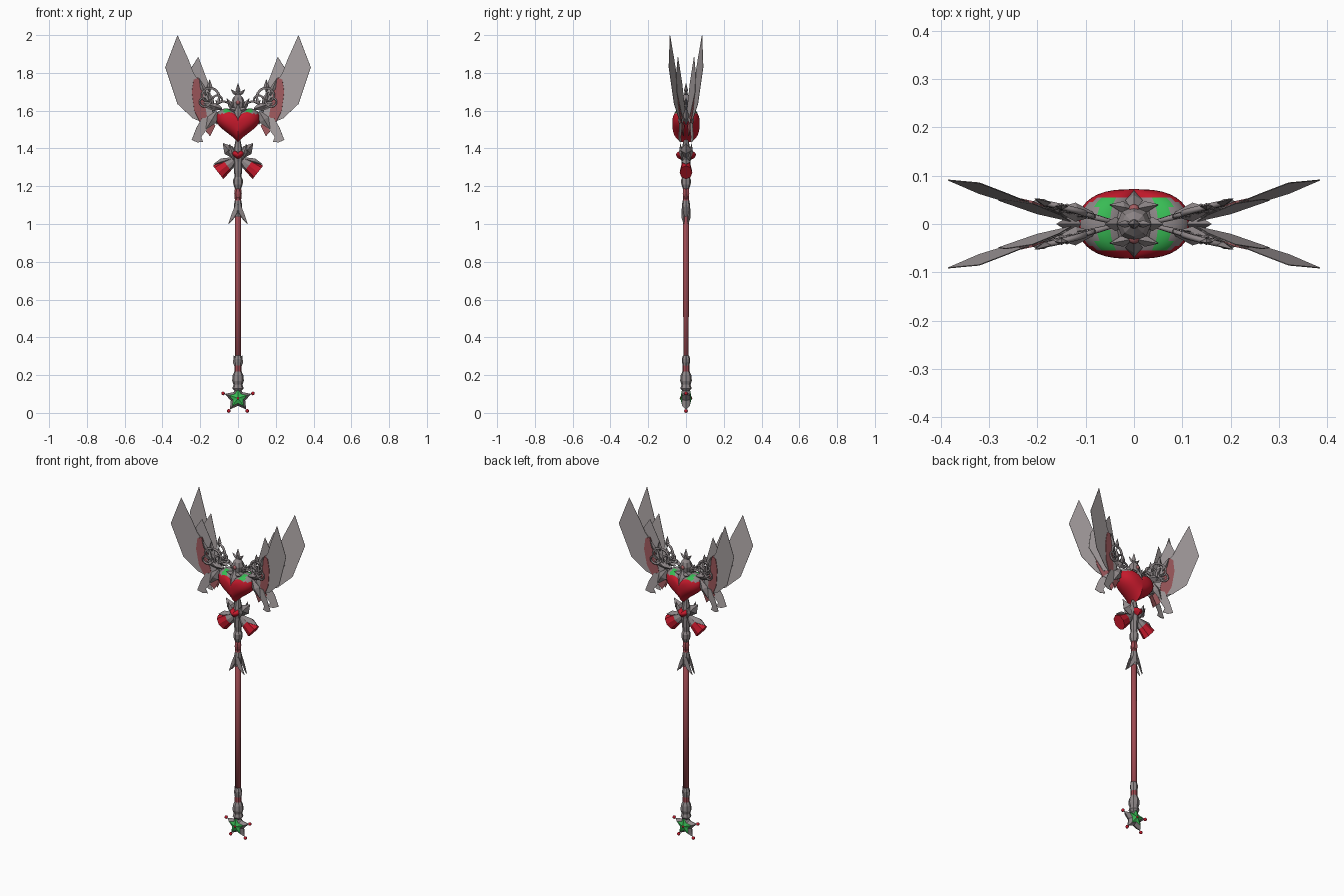
import bpy, bmesh, math
from mathutils import Vector

if "Cube" in bpy.data.objects:
    bpy.data.objects.remove(bpy.data.objects["Cube"])

def mat(name, r, g, b):
    m = bpy.data.materials.new(name)
    m.diffuse_color = (r, g, b, 1)
    m.use_nodes = True
    m.node_tree.nodes["Principled BSDF"].inputs["Base Color"].default_value = m.diffuse_color
    return m

METAL = mat("grey_metal", .27, .24, .245)
WING = mat("pale_wing_grey", .42, .38, .385)
RED = mat("heart_red", .56, .010, .025)
SHAFT = mat("shaft_red", .35, .07, .085)
ROSE = mat("dull_feather_red", .38, .11, .12)
GREEN = mat("jewel_green", .04, .50, .09)

def make(name, verts, faces, mats, rule=None, smooth=False, mirror="", thick=0):
    me = bpy.data.meshes.new(name)
    me.from_pydata([tuple(v) for v in verts], [], faces)
    for m in mats:
        me.materials.append(m)
    bm = bmesh.new()
    bm.from_mesh(me)
    bmesh.ops.recalc_face_normals(bm, faces=bm.faces)
    bm.to_mesh(me)
    bm.free()
    me.update()
    for p in me.polygons:
        p.use_smooth = smooth
        if rule:
            p.material_index = rule(p)
    ob = bpy.data.objects.new(name, me)
    bpy.context.collection.objects.link(ob)
    if thick:
        s = ob.modifiers.new("thickness", 'SOLIDIFY')
        s.thickness, s.offset = thick, 0
    if mirror:
        mo = ob.modifiers.new("mirror", 'MIRROR')
        mo.use_axis = ('x' in mirror, 'y' in mirror, False)
        mo.use_mirror_merge = False
    return ob

def sweep(name, pts, radii, mats, n=8, fy=1.0, seg=None, smooth=False, mirror=""):
    """Tube along pts; fy squashes it in y; seg gives the material of each segment."""
    pts = [Vector(p) for p in pts]
    verts, faces, idx = [], [], []
    for i, p in enumerate(pts):
        t = (pts[min(i + 1, len(pts) - 1)] - pts[max(i - 1, 0)]).normalized()
        v = t.cross(Vector((0, 1, 0))).normalized()
        for k in range(n):
            a = 2 * math.pi * k / n
            verts.append(p + radii[i] * (math.cos(a) * v + math.sin(a) * fy * Vector((0, 1, 0))))
    for i in range(len(pts) - 1):
        for k in range(n):
            j = (k + 1) % n
            faces.append((i * n + k, i * n + j, (i + 1) * n + j, (i + 1) * n + k))
            idx.append(seg[i] if seg else 0)
    faces += [tuple(range(n)), tuple(range((len(pts) - 1) * n, len(pts) * n))]
    idx += [idx[0], idx[-1]]
    return make(name, verts, faces, mats, lambda p: idx[p.index], smooth, mirror)

def lathe(name, prof, mats, n=10, seg=None, smooth=False):
    return sweep(name, [(0, 0, z) for r, z in prof], [r for r, z in prof], mats, n, 1, seg, smooth)

def leaf(name, a, b, w, fy=.4, m=METAL, mid=.45, mirror="", n=4):
    a, b = Vector(a), Vector(b)
    return sweep(name, [a, a.lerp(b, mid), b], [w * .25, w, .001], [m], n, fy, None, False, mirror)

def ball(name, c, r, m, mirror=""):
    pr = [(-1, .05), (-.7, .71), (0, 1), (.7, .71), (1, .05)]
    return sweep(name, [(c[0], c[1], c[2] + r * h) for h, _ in pr], [r * q for _, q in pr],
                 [m], 8, 1, None, True, mirror)

# shaft
lathe("shaft", [(.015, .2), (.0155, .7), (.0165, 1.22)], [SHAFT], 10, smooth=True)

# star pommel: half star with green centre, mirrored front to back
SZ = .0775
def star_ring(s, y):
    return [(s * (.074, .04)[k % 2] * math.sin(k * math.pi / 5), y,
             SZ + s * (.074, .04)[k % 2] * math.cos(k * math.pi / 5)) for k in range(10)]
sv = star_ring(1, 0) + star_ring(.68, -.02) + [(0, -.03, SZ)]
sf = [(k, (k + 1) % 10, 10 + (k + 1) % 10, 10 + k) for k in range(10)]
sf += [(10 + k, 10 + (k + 1) % 10, 20) for k in range(10)]
make("star_pommel", sv, sf, [METAL, GREEN], lambda p: int(p.index >= 10), mirror="y")
ball("star_jewel", (0, -.027, SZ), .007, RED, "y")
for k in range(5):
    a = 2 * math.pi * k / 5
    ball("star_tip_bead", (.083 * math.sin(a), 0, SZ + .083 * math.cos(a)), .010, RED)

# lower collar
lathe("lower_collar", [(.014, .11), (.03, .13), (.024, .15), (.031, .17), (.028, .20), (.019, .22),
                       (.018, .25), (.021, .27), (.022, .285), (.016, .305)], [METAL, SHAFT], 8,
      [0, 0, 0, 0, 0, 1, 0, 0, 0])
leaf("lower_collar_leaf", (.012, 0, .235), (.022, 0, .305), .010, 1, mirror="x")
leaf("lower_collar_front_leaf", (0, -.018, .13), (0, -.016, .225), .016, .8, mirror="y")

# upper collar and ribbon tails
lathe("upper_collar", [(.017, 1.04), (.021, 1.07), (.022, 1.10), (.017, 1.125)], [METAL], 8)
lathe("neck", [(.016, 1.185), (.025, 1.21), (.026, 1.235), (.018, 1.25), (.022, 1.28),
               (.024, 1.33), (.03, 1.36), (.02, 1.41), (.012, 1.45)], [METAL], 8)
lathe("neck_band", [(.017, 1.13), (.02, 1.16), (.017, 1.185)], [SHAFT], 6)
make("ribbon_tail", [(0, -.018, 1.11), (.018, -.014, 1.09), (.034, -.012, 1.05), (.05, -.01, 1.0),
                     (.022, -.02, 1.03), (.004, -.021, 1.06)],
     [(0, 1, 2, 5), (2, 3, 4, 5)], [METAL], mirror="xy", thick=.006)

# bow: flared red loops, pointed ears, heart knot
sweep("bow_loop", [(.015, 0, 1.345), (.048, 0, 1.316), (.058, 0, 1.31), (.105, 0, 1.273)],
      [.012, .031, .034, .045], [METAL, RED], 8, .75, [0, 0, 1], mirror="x")
leaf("bow_loop_rim", (.02, 0, 1.35), (.13, 0, 1.316), .018, 1.4, mid=.6, mirror="x")
leaf("bow_ear", (.01, 0, 1.345), (.08, 0, 1.428), .03, 1.0, mid=.55, mirror="x")
leaf("bow_side_fold", (.022, -.02, 1.34), (.045, -.03, 1.425), .016, .8, mirror="xy")

# hearts: outline rings shrinking towards front and back
def heart(name, cz, sx, sz, depth, n, rings, mats, rule=None):
    verts, faces = [], []
    for j in range(rings + 1):
        f = -math.pi / 2 + math.pi * (j + .15) / (rings + .3)
        s = max(math.cos(f), .02) ** .7
        for k in range(n):
            t = 2 * math.pi * k / n
            x = math.sin(t) * abs(math.sin(t)) ** 1.5
            z = (13 * math.cos(t) - 5 * math.cos(2 * t) - 2 * math.cos(3 * t) - math.cos(4 * t)) / 16
            verts.append((s * x * sx, depth * math.sin(f), cz + s * z * sz))
    for j in range(rings):
        for k in range(n):
            i = (k + 1) % n
            faces.append((j * n + k, j * n + i, (j + 1) * n + i, (j + 1) * n + k))
    faces += [tuple(range(n)), tuple(range(rings * n, rings * n + n))]
    return make(name, verts, faces, mats, rule, True)

def heart_rule(p):
    c = p.center
    if p.normal.z > .45 and abs(c.y) < .052 and c.z > 1.57:
        return 2 if .044 < abs(c.x) < .076 and abs(c.y) > .018 else 1
    return 0
heart("heart_gem", 1.537, .118, .100, .072, 56, 18, [RED, METAL, GREEN], heart_rule)
heart("bow_heart", 1.368, .036, .028, .052, 20, 8, [RED])

# crown over the heart
lathe("crown_body", [(.050, 1.56), (.046, 1.595), (.03, 1.615), (.036, 1.645), (.026, 1.67),
                     (.01, 1.685), (.008, 1.70)], [METAL], 8)
leaf("crown_drop", (0, -.03, 1.63), (0, -.072, 1.54), .018, .6, mirror="y")
leaf("crown_front_leaf", (.0, -.03, 1.60), (.05, -.04, 1.61), .014, .9, mirror="xy")
leaf("crown_spike", (0, 0, 1.68), (0, 0, 1.745), .013, .8)
leaf("crown_petal", (.004, 0, 1.68), (.037, 0, 1.712), .010, .8, mirror="x")
leaf("crown_side_leaf", (.02, 0, 1.60), (.06, 0, 1.665), .015, 1.0, mirror="x")
ball("crown_jewel", (0, -.030, 1.643), .012, ROSE, "y")

# wing roots gripping the heart
leaf("wing_root", (.112, -.022, 1.595), (.17, -.03, 1.50), .028, .6, mirror="xy")
leaf("wing_root_upper", (.085, -.02, 1.61), (.165, -.03, 1.635), .022, .9, mirror="xy")
leaf("wing_root_core", (.105, 0, 1.53), (.16, 0, 1.62), .028, .7, mirror="x")

# filigree scrolls in front of the wings
def wing_y(x, z):
    return -(.25 * (x - .1) + .06 * (z - 1.5))

def scroll(name, c, r0, r1, a0, a1, w):
    pts, rad = [], []
    for i in range(19):
        u = i / 18
        a, r = math.radians(a0 + (a1 - a0) * u), r0 + (r1 - r0) * u
        x, z = c[0] + r * math.cos(a), c[1] + r * math.sin(a)
        pts.append((x, wing_y(x, z) - .01, z))
        rad.append(w * (1 - .5 * u))
    sweep(name, pts, rad, [METAL], 5, 1, None, True, "xy")

scroll("large_scroll", (.155, 1.675), .06, .015, 230, -180, .008)
scroll("inner_scroll", (.105, 1.655), .036, .010, 300, 720, .007)
scroll("outer_scroll", (.18, 1.65), .035, .010, 180, 560, .007)
scroll("arch_scroll", (.075, 1.60), .055, .045, 10, 150, .009)
for a, b in (((.17, 1.68), (.205, 1.77)), ((.15, 1.70), (.15, 1.765)),
             ((.13, 1.64), (.16, 1.70)), ((.12, 1.60), (.19, 1.645))):
    leaf("scroll_leaf", (a[0], wing_y(*a) - .01, a[1]), (b[0], wing_y(*b) - .01, b[1]),
         .014, .5, mirror="xy")

# feathers: flat sheets in a V pair on each side
def feather(name, outline, m, off=0, thick=.002):
    make(name, [(x, wing_y(x, z) + off, z) for x, z in outline],
         [tuple(range(len(outline)))], [m], mirror="xy", thick=thick)

feather("main_feather", [(.13, 1.58), (.17, 1.70), (.235, 1.80), (.262, 1.87), (.32, 2.0), (.385, 1.83),
                         (.32, 1.635), (.24, 1.56), (.17, 1.53)], WING)
feather("middle_feather", [(.13, 1.6), (.155, 1.74), (.21, 1.885), (.265, 1.8), (.28, 1.7), (.2, 1.57)],
        WING, .008)
feather("lower_feather", [(.13, 1.56), (.165, 1.50), (.195, 1.46), (.185, 1.435), (.215, 1.432),
                          (.245, 1.445), (.22, 1.51), (.19, 1.56)], WING, -.006)
feather("red_feather", [(.165, 1.57), (.19, 1.72), (.21, 1.775), (.235, 1.765), (.245, 1.70),
                        (.232, 1.60), (.20, 1.535)], ROSE, 0, .007)
feather("small_red_feather", [(.12, 1.52), (.148, 1.465), (.178, 1.50), (.15, 1.56)], ROSE, -.004, .004)
